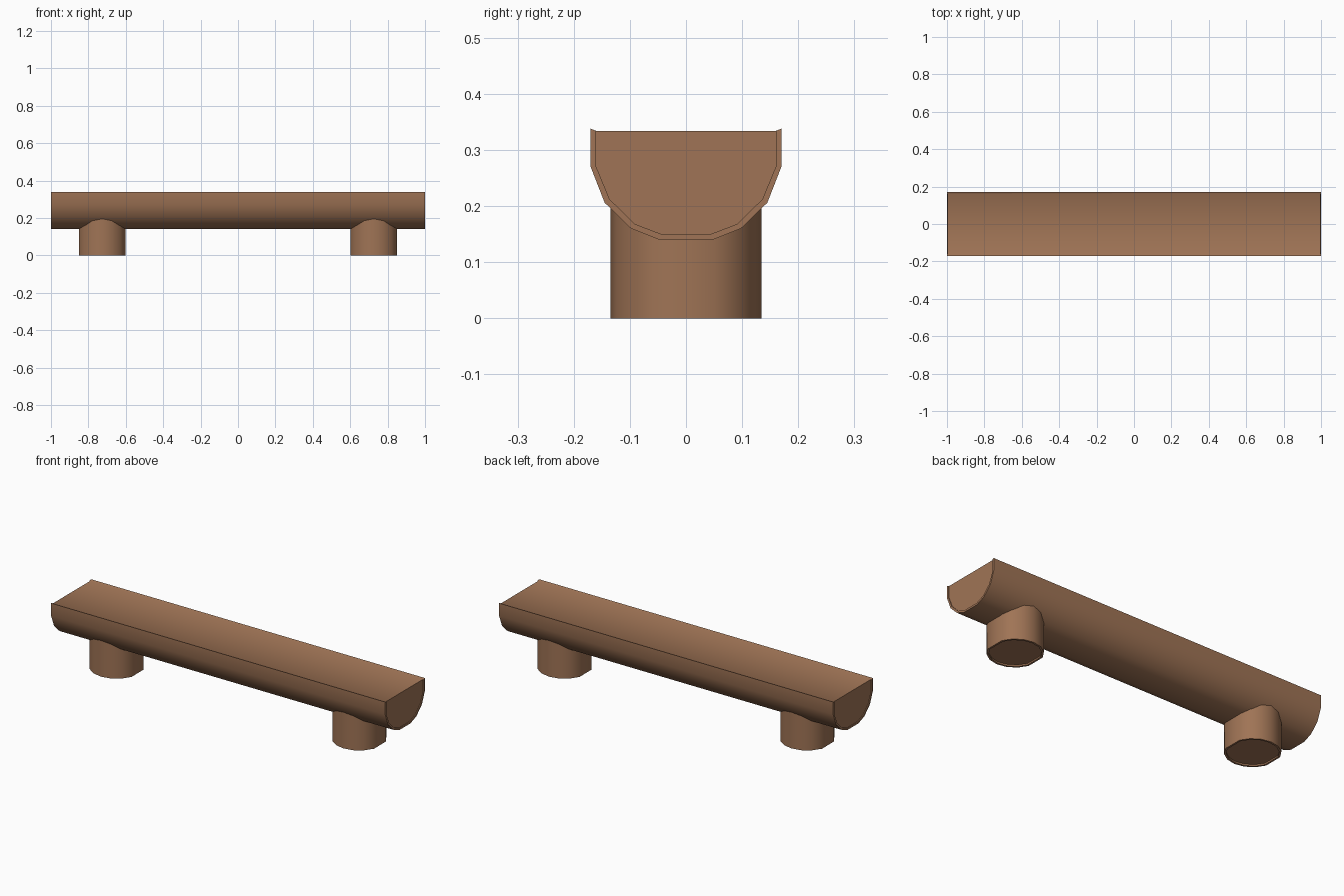
import bpy, math

if "Cube" in bpy.data.objects:
    bpy.data.objects.remove(bpy.data.objects["Cube"])

wood = bpy.data.materials.new("brown_wood")
wood.diffuse_color = (0.35, 0.175, 0.092, 1)
wood.use_nodes = True
wood.node_tree.nodes["Principled BSDF"].inputs["Base Color"].default_value = wood.diffuse_color


def make_object(name, verts, faces):
    mesh = bpy.data.meshes.new(name)
    mesh.from_pydata(verts, [], faces)
    mesh.materials.append(wood)
    ob = bpy.data.objects.new(name, mesh)
    bpy.context.collection.objects.link(ob)
    bpy.ops.object.select_all(action='DESELECT')
    ob.select_set(True)
    bpy.context.view_layer.objects.active = ob
    bpy.ops.object.mode_set(mode='EDIT')
    bpy.ops.mesh.select_all(action='SELECT')
    bpy.ops.mesh.normals_make_consistent(inside=False)
    bpy.ops.object.mode_set(mode='OBJECT')
    bpy.ops.object.shade_smooth_by_angle(angle=math.radians(40))
    return ob


def loft(name, rings):
    """Join equal closed rings of points in order and cap both ends."""
    n = len(rings[0])
    verts = [p for r in rings for p in r]
    faces = [(k * n + i, k * n + (i + 1) % n, (k + 1) * n + (i + 1) % n, (k + 1) * n + i)
             for k in range(len(rings) - 1) for i in range(n)]
    faces.append(tuple(range(n))[::-1])
    faces.append(tuple(range(len(verts) - n, len(verts))))
    return make_object(name, verts, faces)


# Seat: half log with a thin bark rim standing proud of the top and ends
half_outer = [(0.048, 0.14), (0.098, 0.16), (0.145, 0.206), (0.17, 0.27), (0.17, 0.338)]
half_inner = [(0.044, 0.15), (0.091, 0.168), (0.136, 0.212), (0.16, 0.27), (0.16, 0.334)]


def mirrored(half):
    return [(-y, z) for y, z in reversed(half)] + half


outer, inner = mirrored(half_outer), mirrored(half_inner)
n = len(outer)
sections = [(-0.996, inner), (-1, inner), (-1, outer), (1, outer), (1, inner), (0.996, inner)]
verts = [(x, y, z) for x, prof in sections for y, z in prof]
faces = [(k * n + i, k * n + i + 1, (k + 1) * n + i + 1, (k + 1) * n + i)
         for k in range(5) for i in range(n - 1)]
faces.append(tuple(range(n)))                      # recessed end faces
faces.append(tuple(range(5 * n, 6 * n)))
for e in (0, n - 1):                               # bark rim along the top
    faces.append(tuple(k * n + e for k in range(6)))
faces.append((0, n - 1, 6 * n - 1, 5 * n))         # flat sitting surface
make_object("log_seat", verts, faces)


# Legs: short round stumps, flattened toward the ends, with a recessed base
def leg_ring(cx, r, z):
    return [(cx + r * math.cos(math.tau * i / 16), r * math.sin(math.tau * i / 16), z)
            for i in range(16) if i % 8]


for side, cx in (("left", -0.726), ("right", 0.726)):
    loft(side + "_leg", [leg_ring(cx, 0.124, 0.008), leg_ring(cx, 0.124, 0),
                         leg_ring(cx, 0.1345, 0), leg_ring(cx, 0.1345, 0.21)])
